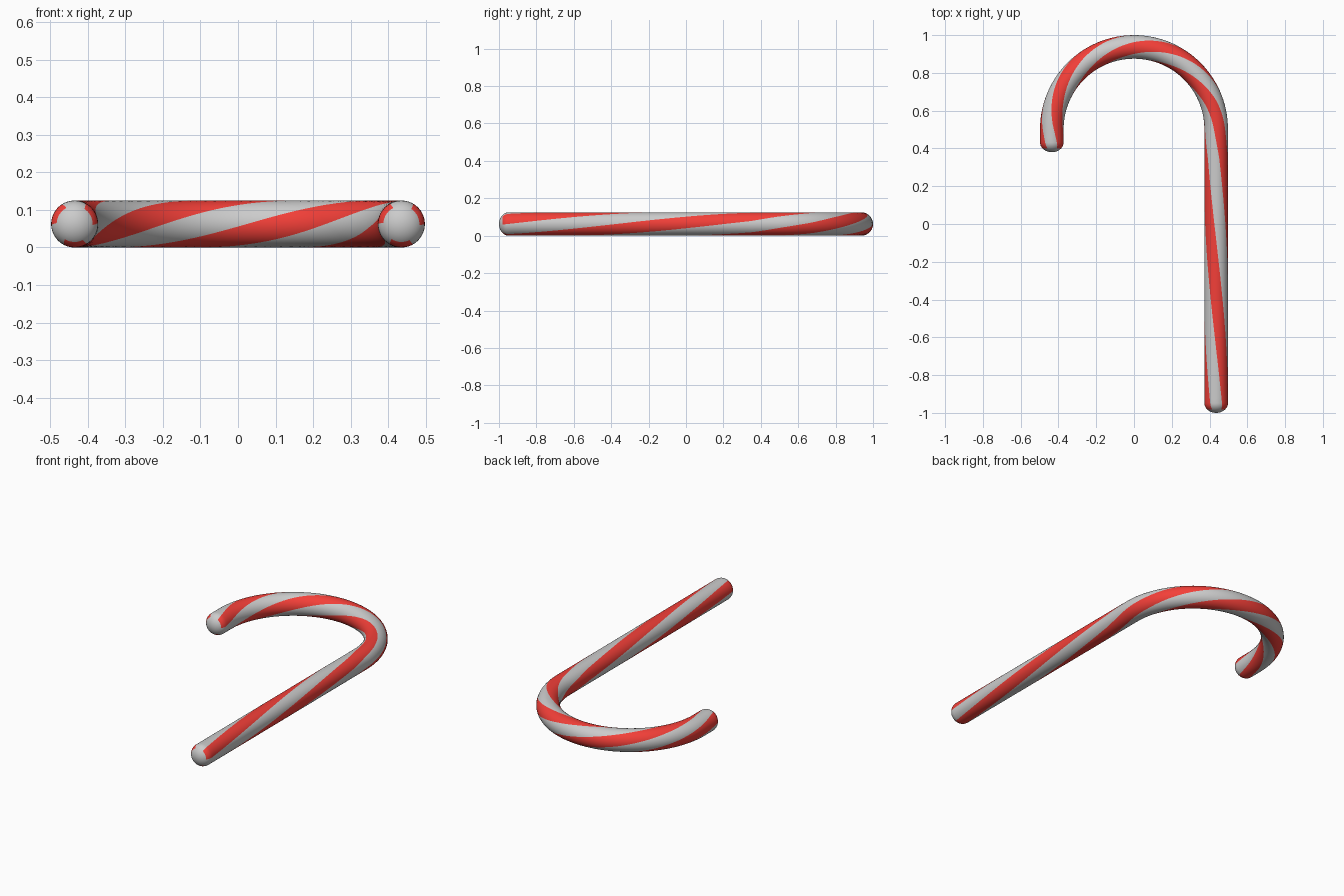
import bpy, bmesh, math
from mathutils import Vector

if "Cube" in bpy.data.objects:
    bpy.data.objects.remove(bpy.data.objects["Cube"])

R, BEND, CY = 0.0625, 0.435, 0.5025      # tube radius, bend radius, bend centre y
SHAFT, ARC, TAIL = CY + 1.0, math.pi * 0.435, CY - 0.38
TOTAL = SHAFT + ARC + TAIL
CAP = 0.052
SIDES = 48                               # 6 stripes, 8 faces each


def path(s):
    """Centre point and outward direction at distance s along the cane."""
    if s < SHAFT:
        return Vector((BEND, -1 + s, R)), Vector((1, 0, 0))
    if s < SHAFT + ARC:
        a = (s - SHAFT) / BEND
        out = Vector((math.cos(a), math.sin(a), 0))
        return Vector((0, CY, R)) + out * BEND, out
    return Vector((-BEND, CY - (s - SHAFT - ARC), R)), Vector((-1, 0, 0))


def twist(s):
    """Stripe rotation in degrees, tighter around the hook."""
    keys = [(0, 25), (1.35, 165), (1.65, 216), (TOTAL, 517)]
    for (s0, t0), (s1, t1) in zip(keys, keys[1:]):
        if s <= s1 + 1e-6:
            return t0 + (t1 - t0) * (s - s0) / (s1 - s0)
    return keys[-1][1]


# Stations along the cane: rounded start, body, rounded end
cap = [(CAP * (1 - math.cos(math.radians(a))), R * math.sin(math.radians(a)))
       for a in range(10, 90, 10)]
N = 120
body = [(CAP + (TOTAL - 2 * CAP) * i / N, R) for i in range(N + 1)]
stations = cap + body + [(TOTAL - d, r) for d, r in reversed(cap)]

bm = bmesh.new()
rings = []
for s, r in stations:
    c, out = path(s)
    ring = []
    for k in range(SIDES):
        a = math.radians(twist(s) - 30 + 360 * k / SIDES)
        ring.append(bm.verts.new(c + r * (math.cos(a) * out + math.sin(a) * Vector((0, 0, 1)))))
    rings.append(ring)

# Skin, with three red stripes that stop at the plain tips
for i in range(len(rings) - 1):
    striped = min(stations[i][1], stations[i + 1][1]) > 0.75 * R
    for k in range(SIDES):
        j = (k + 1) % SIDES
        f = bm.faces.new((rings[i][k], rings[i][j], rings[i + 1][j], rings[i + 1][k]))
        f.material_index = 1 if striped and (k // (SIDES // 6)) % 2 == 0 else 0
for ring, s in ((rings[0], 0), (rings[-1], TOTAL)):
    tip = bm.verts.new(path(s)[0])
    for k in range(SIDES):
        bm.faces.new((ring[k], ring[(k + 1) % SIDES], tip))
bmesh.ops.recalc_face_normals(bm, faces=bm.faces)
for f in bm.faces:
    f.smooth = True

mesh = bpy.data.meshes.new("striped_cane")
bm.to_mesh(mesh)
bm.free()
red = bpy.data.materials.new("red_stripe")
red.diffuse_color = (0.9, 0.05, 0.04, 1)
red.use_nodes = True
red.node_tree.nodes["Principled BSDF"].inputs["Base Color"].default_value = red.diffuse_color
mesh.materials.append(None)
mesh.materials.append(red)
cane = bpy.data.objects.new("striped_cane", mesh)
bpy.context.collection.objects.link(cane)
